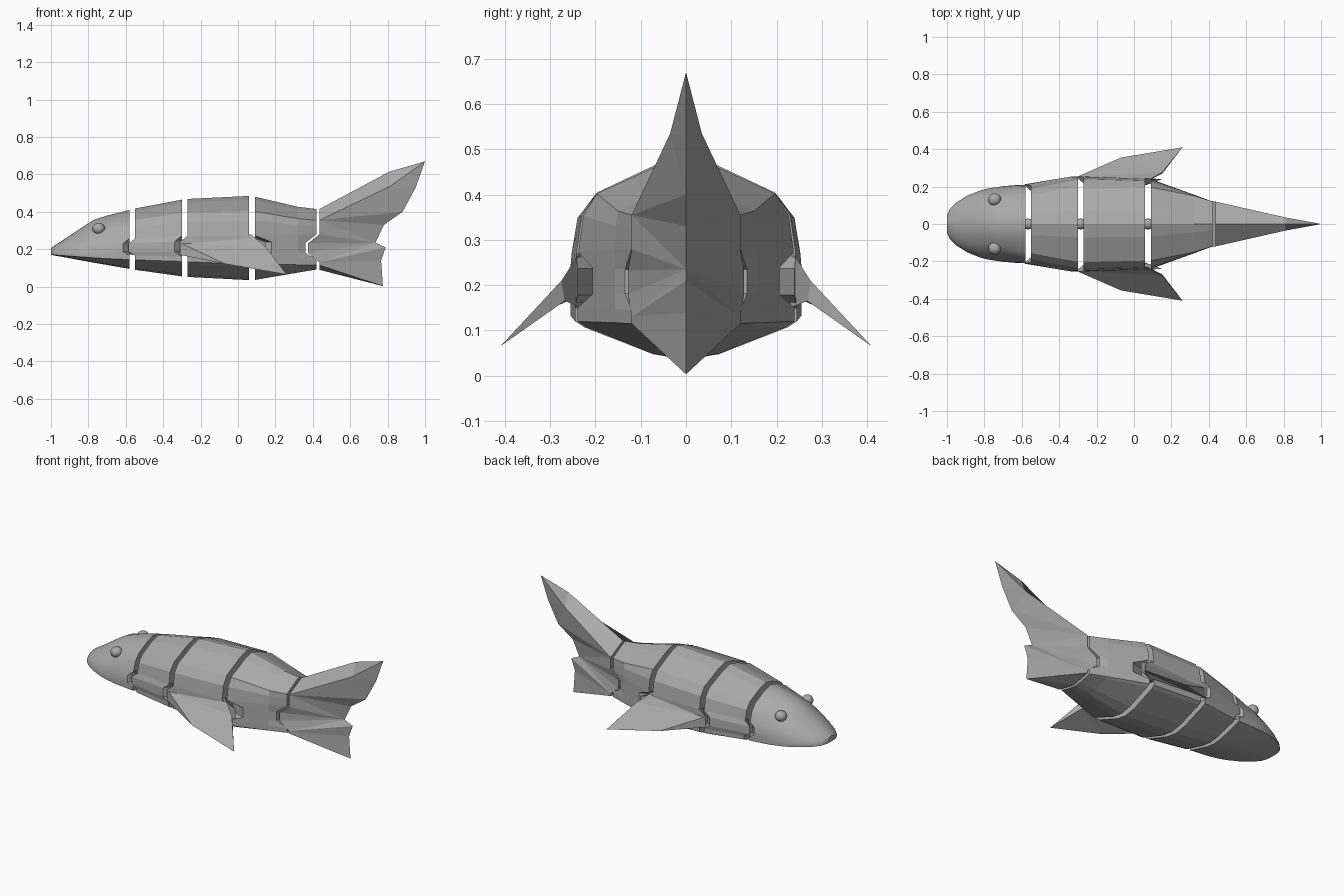
import bpy, bmesh, math
from mathutils import Vector

if "Cube" in bpy.data.objects:
    bpy.data.objects.remove(bpy.data.objects["Cube"])

grey = bpy.data.materials.new("plain_grey")
grey.diffuse_color = (0.4, 0.4, 0.4, 1)
grey.use_nodes = True
grey.node_tree.nodes["Principled BSDF"].inputs["Base Color"].default_value = grey.diffuse_color

# Half cross-sections above the belly edge: (width factor, height factor)
ROUND = [(1, 0), (1, .08), (1, .16), (1, .32), (.99, .41), (.94, .64), (.8, .78), (.28, .945), (0, 1)]
BOX = [(1, 0), (1, .1), (1, .22), (1, .4), (1, .55), (1, .7), (1, .8), (.28, .955), (0, 1)]
DOME = [(1, 0), (1, .08), (.99, .16), (.95, .32), (.89, .44), (.75, .63), (.58, .78), (.28, .945), (0, 1)]
BELLY = [(0, 0), (.3, .15), (.92, .85)]
NOTCH = (len(BELLY) + 2, len(BELLY) + 3)


def finish(bm, name, smooth=0):
    bmesh.ops.remove_doubles(bm, verts=bm.verts, dist=1e-5)
    bmesh.ops.recalc_face_normals(bm, faces=bm.faces)
    me = bpy.data.meshes.new(name)
    bm.to_mesh(me)
    bm.free()
    ob = bpy.data.objects.new(name, me)
    bpy.context.collection.objects.link(ob)
    me.materials.append(grey)
    if smooth:
        bpy.context.view_layer.objects.active = ob
        ob.select_set(True)
        bpy.ops.object.shade_smooth_by_angle(angle=math.radians(smooth))
        ob.select_set(False)
    return ob


def half_section(x, w, zb, zc, zt, shape, mix):
    """Half outline from belly centre to back centre, blended from ROUND to shape."""
    pts = [Vector((x, w * f, zb + (zc - zb) * t)) for f, t in BELLY]
    for (f0, t0), (f1, t1) in zip(ROUND, shape):
        f, t = f0 + (f1 - f0) * mix, t0 + (t1 - t0) * mix
        pts.append(Vector((x, w * f, zc + (zt - zc) * t)))
    return pts


def segment(name, stations, shape, front=None, back=None, smooth=0):
    """Loft of stations; each end may carry a notch (offset, width scale, full width)."""
    bm = bmesh.new()
    halves = [half_section(*s[:5], shape, s[5]) for s in stations]

    def cap(idx, notch):
        off, scale, full = notch or (0, 1, True)
        base = halves[idx]
        inner = [Vector((p.x, p.y * .86, p.z)) for p in base]
        for i in NOTCH:
            base[i].x += off
            base[i].y *= scale
            inner[i].y *= scale
            if full:
                inner[i].x += off
        return inner

    caps = [(0, cap(0, front)), (-1, cap(-1, back))]
    for s in (1, -1):
        def ring(h):
            return [bm.verts.new((p.x, p.y * s, p.z)) for p in h]

        def bridge(a, b):
            for i in range(len(a) - 1):
                bm.faces.new((a[i], a[i + 1], b[i + 1], b[i]))

        rings = [ring(h) for h in halves]
        for a, b in zip(rings, rings[1:]):
            bridge(a, b)
        for idx, inner in caps:
            r = ring(inner)
            bridge(rings[idx], r)
            bridge(r, ring([Vector((p.x, 0, p.z)) for p in inner]))
    bmesh.ops.remove_doubles(bm, verts=bm.verts, dist=1e-5)
    bmesh.ops.dissolve_degenerate(bm, edges=bm.edges, dist=1e-5)
    return finish(bm, name, smooth)


# Body: stations are (x, half width, belly z, belly edge z, back z, shape mix)
segment("head", [
    (-1, .045, .17, .172, .205, 1), (-.985, .08, .167, .17, .218, 1),
    (-.95, .115, .161, .167, .24, 1), (-.89, .152, .15, .163, .28, 1),
    (-.82, .18, .137, .158, .327, 1), (-.77, .192, .128, .154, .358, 1),
    (-.7, .202, .116, .15, .38, .85), (-.58, .21, .095, .145, .41, .4),
], DOME, back=(-.035, 1, False), smooth=35)
segment("front_body", [
    (-.55, .213, .09, .143, .418, .3), (-.3, .253, .055, .135, .465, 0),
], DOME, front=(-.035, 1, False), back=(-.04, 1, False))
segment("middle_body", [
    (-.27, .255, .052, .133, .469, 0), (.06, .245, .035, .12, .485, 0),
], ROUND, front=(-.04, 1, False), back=(.09, .98, False))
segment("rear_body", [
    (.09, .24, .036, .12, .481, .1), (.32, .157, .075, .117, .427, .8),
    (.42, .12, .092, .115, .415, 1),
], BOX, front=(.09, .86, False), back=(-.06, 1.12, True))

# Tail fin: root outline, side ridge and trailing edge
V = {
    "r0": (.435, 0, .415), "p1": (.435, .12, .355), "p2": (.435, .12, .28),
    "p3": (.375, .128, .232), "p4": (.375, .128, .18), "p5": (.435, .12, .13),
    "p6": (.435, .12, .115), "r6": (.435, 0, .09),
    "top": (.81, 0, .615), "s": (.81, .035, .535), "tip": (1, 0, .67),
    "t1": (.95, 0, .53), "t2": (.88, 0, .4), "t3": (.78, 0, .33), "n": (.735, 0, .235),
    "l1": (.79, 0, .21), "l2": (.765, 0, .14), "l3": (.775, 0, .003),
}
FACES = """r0 p1 s top|top s tip|s t1 tip|s t2 t1|p1 t2 s|p1 t3 t2|p1 n t3|p2 n p1|p3 n p2|
p4 n p3|p5 n p4|p5 l1 n|p5 l2 l1|p6 l2 p5|p6 l3 l2|r6 l3 p6"""
bm = bmesh.new()
sides = []
for s in (1, -1):
    v = {k: bm.verts.new((x, y * s, z)) for k, (x, y, z) in V.items()}
    sides.append(v)
    for f in FACES.split("|"):
        bm.faces.new([v[k] for k in f.split()])
a, b = sides
for i in range(1, 6):
    k, m = f"p{i}", f"p{i + 1}"
    bm.faces.new((a[k], a[m], b[m], b[k]))
bm.faces.new((a["r0"], a["p1"], b["p1"]))
bm.faces.new((a["r6"], a["p6"], b["p6"]))
finish(bm, "tail_fin")

# Side fins, swept back and down
FIN = [(-.31, .25, .235), (-.07, .355, .122), (.26, .41, .065), (.15, .275, .21), (.07, .23, .28),
       (-.31, .25, .17), (.15, .268, .165), (.07, .23, .15)]
for s, side in ((1, "left"), (-1, "right")):
    bm = bmesh.new()
    v = [bm.verts.new((x, y * s, z)) for x, y, z in FIN]
    for f in ((0, 1, 3), (1, 2, 3), (0, 3, 4), (5, 1, 6), (1, 2, 6), (5, 6, 7),
              (0, 5, 1), (2, 3, 6), (3, 4, 7, 6), (0, 4, 7, 5)):
        bm.faces.new([v[i] for i in f])
    finish(bm, side + "_fin")
    # Eyes
    bm = bmesh.new()
    bmesh.ops.create_uvsphere(bm, u_segments=24, v_segments=12, radius=.034)
    for p in bm.verts:
        p.co = Vector((p.co.x, p.co.y, p.co.z * .92)) + Vector((-.745, .13 * s, .31))
    finish(bm, side + "_eye", 40)

# Small links inside the gaps
for i, x in enumerate((-.565, -.285, .075)):
    bm = bmesh.new()
    bmesh.ops.create_uvsphere(bm, u_segments=12, v_segments=8, radius=.03)
    bmesh.ops.translate(bm, verts=bm.verts, vec=(x, 0, .2))
    finish(bm, f"joint_{i + 1}", 40)
